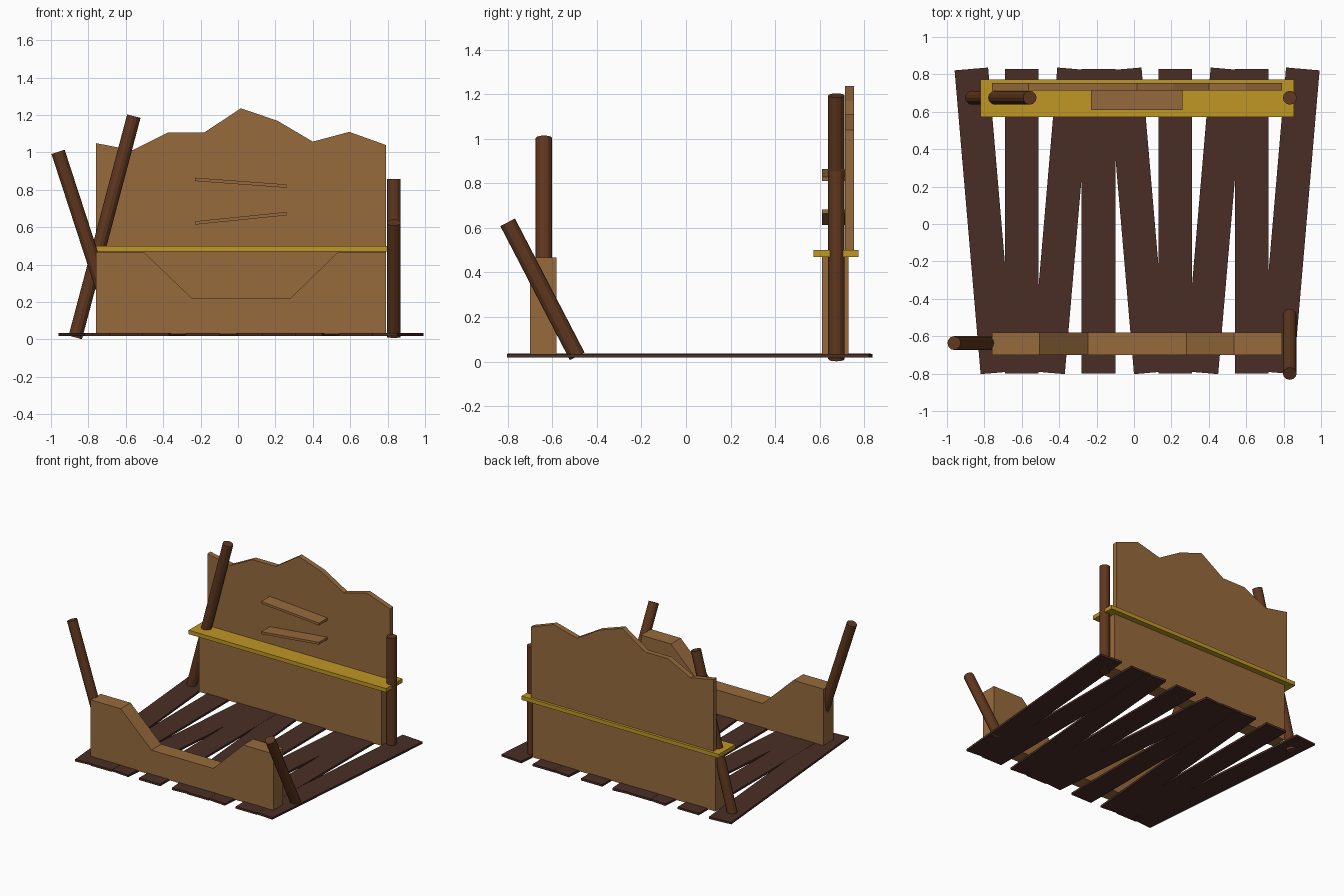
import bpy, bmesh, math
from mathutils import Vector, Matrix

cube = bpy.data.objects.get("Cube")
if cube:
    bpy.data.objects.remove(cube, do_unlink=True)


def material(name, rgb):
    m = bpy.data.materials.new(name)
    m.use_nodes = True
    m.diffuse_color = (*rgb, 1)
    m.node_tree.nodes["Principled BSDF"].inputs["Base Color"].default_value = (*rgb, 1)
    return m


BOARD = material("light_brown_wood", (0.31, 0.145, 0.046))
FLOOR = material("dark_brown_wood", (0.068, 0.027, 0.019))
POST = material("reddish_brown_wood", (0.115, 0.038, 0.013))
GOLD = material("gold_trim", (0.52, 0.31, 0.018))


def finish(name, bm, mat):
    bmesh.ops.recalc_face_normals(bm, faces=bm.faces)
    mesh = bpy.data.meshes.new(name)
    bm.to_mesh(mesh)
    bm.free()
    mesh.materials.append(mat)
    obj = bpy.data.objects.new(name, mesh)
    bpy.context.collection.objects.link(obj)
    return obj


def box(name, lo, hi, mat):
    lo, hi = Vector(lo), Vector(hi)
    bm = bmesh.new()
    bmesh.ops.create_cube(bm, size=1, matrix=Matrix.Translation((lo + hi) / 2)
                          @ Matrix.Diagonal((*(hi - lo), 1)))
    return finish(name, bm, mat)


def panel(name, profile, y0, y1, mat):
    """Extrude an x-z outline from y0 to y1."""
    bm = bmesh.new()
    face = bm.faces.new([bm.verts.new((x, y0, z)) for x, z in profile])
    new = bmesh.ops.extrude_face_region(bm, geom=[face])["geom"]
    bmesh.ops.translate(bm, vec=(0, y1 - y0, 0),
                        verts=[v for v in new if isinstance(v, bmesh.types.BMVert)])
    return finish(name, bm, mat)


def post(name, bottom, top, radius=0.037):
    a, b = Vector(bottom), Vector(top)
    d = b - a
    turn = Vector((0, 0, 1)).rotation_difference(d).to_matrix().to_4x4()
    bm = bmesh.new()
    bmesh.ops.create_cone(bm, cap_ends=True, segments=12, radius1=radius, radius2=radius,
                          depth=d.length, matrix=Matrix.Translation((a + b) / 2) @ turn)
    return finish(name, bm, POST)


# Floor: straight planks alternating with planks skewed left and right
for i in range(4):
    x = -0.6 + i * 0.41
    box(f"straight_plank_{i + 1}", (x - 0.09, -0.8, 0.02), (x + 0.09, 0.83, 0.036), FLOOR)
for i, (x, side) in enumerate([(-0.8, 1), (-0.39, -1), (0.02, 1), (0.43, -1), (0.833, -1)]):
    plank = box(f"skewed_plank_{i + 1}", (-0.09, -0.815, 0.019), (0.09, 0.815, 0.035), FLOOR)
    plank.location = (x, 0.017, 0)
    plank.rotation_euler.z = side * math.radians(4.9)

# Low front board with a sloped notch
panel("footboard", [(-0.76, 0.03), (0.79, 0.03), (0.79, 0.468), (0.535, 0.468), (0.28, 0.22),
                    (-0.245, 0.22), (-0.505, 0.468), (-0.76, 0.468)], -0.7, -0.58, BOARD)

# Back wall: thick base, gold ledge and jagged upper board
box("back_base", (-0.76, 0.61, 0.03), (0.79, 0.73, 0.47), BOARD)
box("gold_ledge", (-0.82, 0.573, 0.47), (0.855, 0.773, 0.5), GOLD)
panel("jagged_headboard", [(-0.76, 0.49), (0.79, 0.49), (0.79, 1.04), (0.595, 1.11),
                           (0.4, 1.058), (0.21, 1.17), (0.015, 1.236), (-0.18, 1.107),
                           (-0.375, 1.107), (-0.565, 1.012), (-0.76, 1.05)],
      0.713, 0.753, BOARD)

# Two small tilted shelves
for name, left, right in (("upper_shelf", 0.847, 0.811), ("lower_shelf", 0.614, 0.664)):
    panel(name, [(-0.23, left), (0.26, right), (0.26, right + 0.018), (-0.23, left + 0.018)],
          0.61, 0.715, BOARD)

# Corner posts, leaning in different directions
post("front_right_post", (-0.645, -0.637, 0.03), (-0.962, -0.637, 1.003))
post("back_right_post", (-0.87, 0.675, 0.011), (-0.557, 0.675, 1.194))
post("back_left_post", (0.833, 0.675, 0.012), (0.833, 0.675, 0.857))
post("front_left_post", (0.833, -0.488, 0.024), (0.833, -0.8, 0.625))
